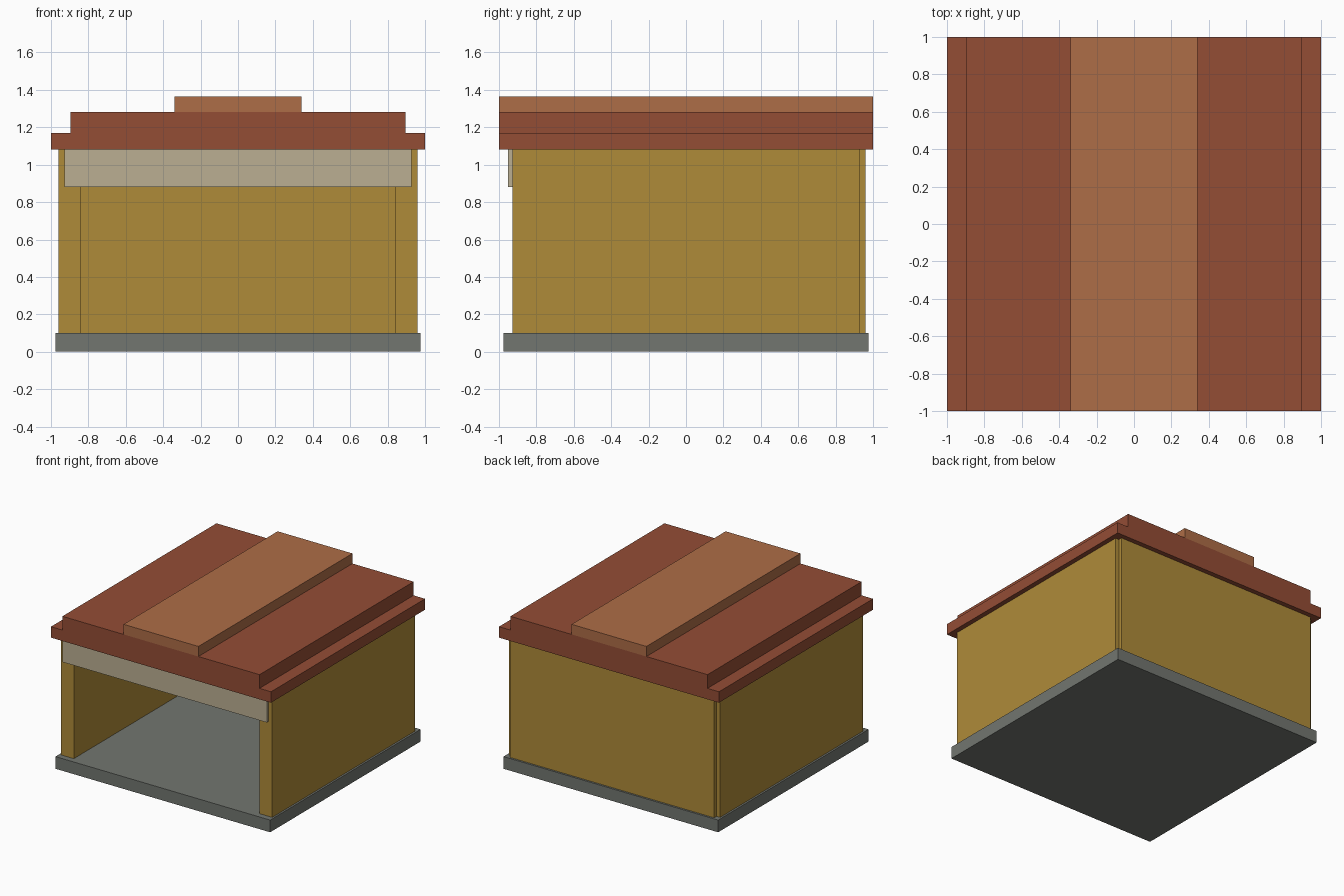
import bpy
import bmesh

cube = bpy.data.objects.get("Cube")
if cube:
    bpy.data.objects.remove(cube, do_unlink=True)


def material(name, rgb):
    """Flat material from 0-255 display values, stored as linear."""
    lin = [((c / 255 + 0.055) / 1.055) ** 2.4 for c in rgb]
    mat = bpy.data.materials.new(name)
    mat.use_nodes = True
    mat.diffuse_color = (*lin, 1)
    mat.node_tree.nodes["Principled BSDF"].inputs["Base Color"].default_value = (*lin, 1)
    return mat


def extrude_profile(name, outline, y0, y1, mat):
    """Extrude an outline in the xz plane from y0 to y1."""
    bm = bmesh.new()
    face = bm.faces.new([bm.verts.new((x, y0, z)) for x, z in outline])
    grown = bmesh.ops.extrude_face_region(bm, geom=[face])
    moved = [v for v in grown["geom"] if isinstance(v, bmesh.types.BMVert)]
    bmesh.ops.translate(bm, verts=moved, vec=(0, y1 - y0, 0))
    bmesh.ops.recalc_face_normals(bm, faces=bm.faces)
    mesh = bpy.data.meshes.new(name)
    bm.to_mesh(mesh)
    bm.free()
    mesh.materials.append(mat)
    obj = bpy.data.objects.new(name, mesh)
    bpy.context.collection.objects.link(obj)
    return obj


def box(name, xs, ys, zs, mat):
    (x0, x1), (z0, z1) = xs, zs
    return extrude_profile(name, [(x0, z0), (x1, z0), (x1, z1), (x0, z1)], *ys, mat)


stone = material("grey stone", (114, 118, 112))
ochre = material("ochre wall", (175, 139, 57))
beige = material("beige trim", (187, 175, 146))
rust = material("rust roof", (148, 77, 53))
tan = material("light clay ridge", (174, 109, 71))

BASE, SPAN = 0.976, 0.928          # half widths of base and inner panels
OUTER, INNER = 0.96, 0.843         # wall faces
FLOOR, EAVE, STEP, TOP = 0.1, 1.08, 1.17, 1.283
wall_z = (FLOOR / 2, EAVE)

# Base slab
box("base_slab", (-BASE, BASE), (-BASE, BASE), (0, FLOOR), stone)

# Walls, open at the front
box("left_wall", (INNER, OUTER), (-SPAN, SPAN), wall_z, ochre)
box("right_wall", (-OUTER, -INNER), (-SPAN, SPAN), wall_z, ochre)
box("back_wall", (-SPAN, SPAN), (INNER, OUTER), wall_z, ochre)

# Beam over the front opening
box("front_beam", (-SPAN, SPAN), (-0.952, -0.855), (0.88, EAVE), beige)

# Stepped roof and its raised ridge
half = [(1, EAVE), (1, STEP), (0.896, STEP), (0.896, TOP)]
outline = half + [(-x, z) for x, z in reversed(half)]
extrude_profile("stepped_roof", outline, -1, 1, rust)
box("roof_ridge", (-0.34, 0.34), (-1, 1), (TOP, 1.366), tan)
